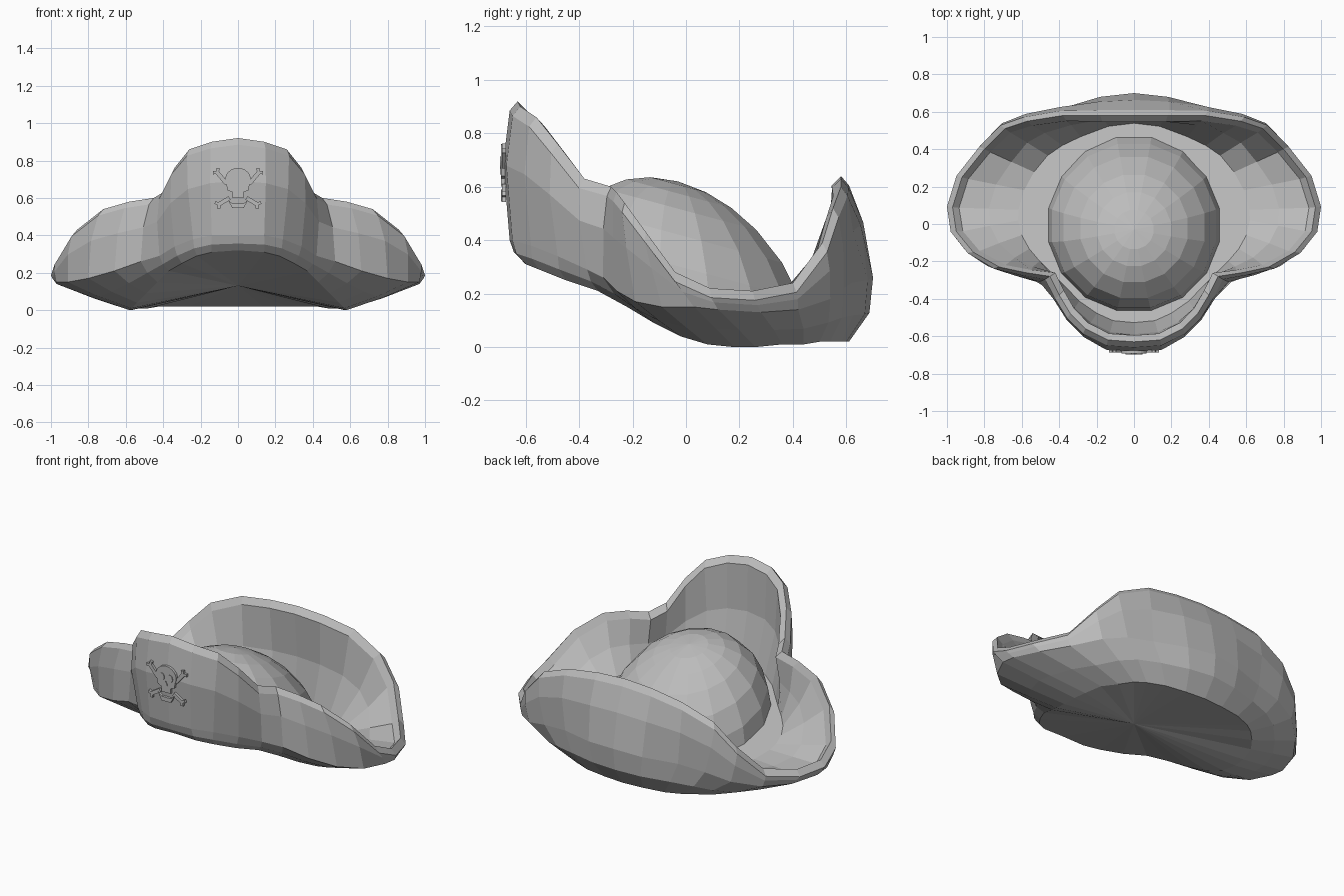
import bpy, bmesh, math
from mathutils import Vector

cube = bpy.data.objects.get("Cube")
if cube:
    bpy.data.objects.remove(cube, do_unlink=True)

GREY = (0.5, 0.5, 0.5, 1)
felt = bpy.data.materials.new("grey felt")
felt.use_nodes = True
felt.diffuse_color = GREY
felt.node_tree.nodes["Principled BSDF"].inputs["Base Color"].default_value = GREY


def finish(bm, name):
    bmesh.ops.recalc_face_normals(bm, faces=bm.faces)
    mesh = bpy.data.meshes.new(name)
    bm.to_mesh(mesh)
    bm.free()
    mesh.materials.append(felt)
    obj = bpy.data.objects.new(name, mesh)
    bpy.context.collection.objects.link(obj)
    return obj


def loft(bm, rings):
    """Skin closed rings of equal length; returns the vertex rings."""
    loops = [[bm.verts.new(p) for p in ring] for ring in rings]
    for a, b in zip(loops, loops[1:]):
        for i in range(len(a)):
            j = (i + 1) % len(a)
            bm.faces.new((a[i], a[j], b[j], b[i]))
    return loops


def fan(bm, loop, tip):
    centre = bm.verts.new(tip)
    for i, v in enumerate(loop):
        bm.faces.new((v, loop[(i + 1) % len(loop)], centre))


def full_ring(half):
    """Mirror a front-to-back half path into a closed ring."""
    pts = [Vector(p) for p in half]
    return pts + [Vector((-p.x, p.y, p.z)) for p in pts[-2:0:-1]]


def outward(p):
    return Vector((p.x, p.y, 0)).normalized()


# Half paths of the brim, front centre to back centre
rim = full_ring([
    (0, -.63, .92), (.14, -.62, .9), (.26, -.56, .86), (.34, -.48, .76),
    (.4, -.38, .63), (.45, -.28, .6), (.58, -.26, .58), (.72, -.23, .54),
    (.86, -.15, .43), (.95, -.04, .28), (.97, .09, .22), (.92, .25, .21),
    (.8, .4, .24), (.69, .51, .39), (.57, .55, .52), (.38, .58, .6),
    (.18, .58, .63), (0, .58, .64)])
belly = full_ring([
    (0, -.66, .4), (.14, -.65, .4), (.24, -.58, .38), (.34, -.48, .34),
    (.42, -.37, .29), (.52, -.31, .26), (.66, -.26, .21), (.8, -.19, .17),
    (.91, -.09, .15), (.97, .03, .15), (.97, .12, .14), (.91, .28, .13),
    (.81, .42, .14), (.68, .54, .18), (.54, .59, .22), (.38, .62, .24),
    (.18, .68, .25), (0, .7, .26)])
hem = full_ring([
    (0, -.61, .32), (.14, -.6, .31), (.22, -.55, .29), (.3, -.45, .25),
    (.37, -.33, .21), (.43, -.22, .15), (.49, -.12, .09), (.54, -.02, .04),
    (.57, .08, .01), (.58, .18, 0), (.57, .26, 0), (.54, .36, .01),
    (.48, .44, .01), (.42, .5, .02), (.36, .54, .02), (.26, .58, .02),
    (.13, .6, .02), (0, .61, .02)])


def floor_at(p, radius, share):
    """Point on the brim floor between the crown circle and the wall."""
    q = (outward(p) * radius).lerp(p, share)
    return Vector((q.x, q.y, .2 - .24 * q.y))


def bulge(a, b, share, amount):
    """Point between two rings, pushed outward by the height between them."""
    return a.lerp(b, share) + outward(a) * amount * abs(b.z - a.z)


# Brim: floor, inner wall, rolled rim, outer wall, hem, underside
drop = Vector((0, 0, .035))
foot = [floor_at(p, .47, .3) for p in belly]
rim_in = [p - outward(p) * .035 - drop for p in rim]
rim_out = [p + outward(p) * .03 - drop for p in rim]
bow_in = [bulge(f, r, .5, .05) for f, r in zip(foot, rim_in)]
bow_out = [bulge(b, r, .6, .05) for b, r in zip(belly, rim_out)]
turn = [bulge(b, h, .55, .15) for b, h in zip(belly, hem)]
bm = bmesh.new()
loops = loft(bm, [[floor_at(p, .42, 0) for p in belly], foot, bow_in, rim_in,
                  rim, rim_out, bow_out, belly, turn, hem])
fan(bm, loops[-1], (0, 0, .13))
finish(bm, "brim")

# Crown: dome leaning down toward the back
SIDES = 16
rings = []
for lat in (3, 20, 36, 52, 65, 77):
    s, r = math.sin(math.radians(lat)), .475 * math.cos(math.radians(lat))
    ring = []
    for i in range(SIDES):
        a = math.tau * (i + .5) / SIDES
        y = r * math.sin(a)
        ring.append((r * math.cos(a), y - .03 * s, max(.09, .13 - .27 * y + .49 * s)))
    rings.append(ring)
bm = bmesh.new()
loops = loft(bm, rings)
fan(bm, loops[-1], (0, -.03, .62))
finish(bm, "crown")


def plate(name, outline, front, depth):
    """Flat plate facing the front, from an x-z outline."""
    bm = bmesh.new()
    a, b = loft(bm, [[(x, y, z) for x, z in outline] for y in (front, front + depth)])
    bm.faces.new(a)
    bm.faces.new(b)
    return finish(bm, name)


def oval(cx, cz, rx, rz, start=0, end=math.tau, n=14):
    steps = [start + (end - start) * i / n for i in range(n)]
    return [(cx + rx * math.cos(t), cz + rz * math.sin(t)) for t in steps]


# Skull ornament on the front flap
skull = oval(0, .7, .068, .06, -.4, math.pi + .4)
plate("skull", skull + [(-.055, .64), (-.03, .63), (-.03, .6), (.03, .6), (.03, .63), (.055, .64)],
      -.692, .015)
plate("nose", [(-.012, .645), (.012, .645), (0, .67)], -.697, .006)
smile = [(-.055, .59), (-.03, .545), (.03, .545), (.055, .59), (.03, .57), (-.03, .57)]
plate("jaw", smile, -.692, .015)

# Eyes and crossed bones, left and right
for side, label in ((1, "left"), (-1, "right")):
    plate(label + "_eye", oval(side * .028, .69, .018, .023), -.697, .006)
    for level, inner, outer in (("upper", (.06, .675), (.11, .735)),
                                ("lower", (.045, .6), (.1, .567))):
        a, b = Vector(inner), Vector(outer)
        d = (b - a).normalized()
        n = Vector((-d.y, d.x))
        pts = [a + n * .011, b + n * .011, b + n * .024 + d * .008, b + n * .014 + d * .022,
               b + d * .01, b - n * .014 + d * .022, b - n * .024 + d * .008,
               b - n * .011, a - n * .011]
        plate(f"{label}_{level}_bone", [(side * p.x, p.y) for p in pts], -.688, .015)
